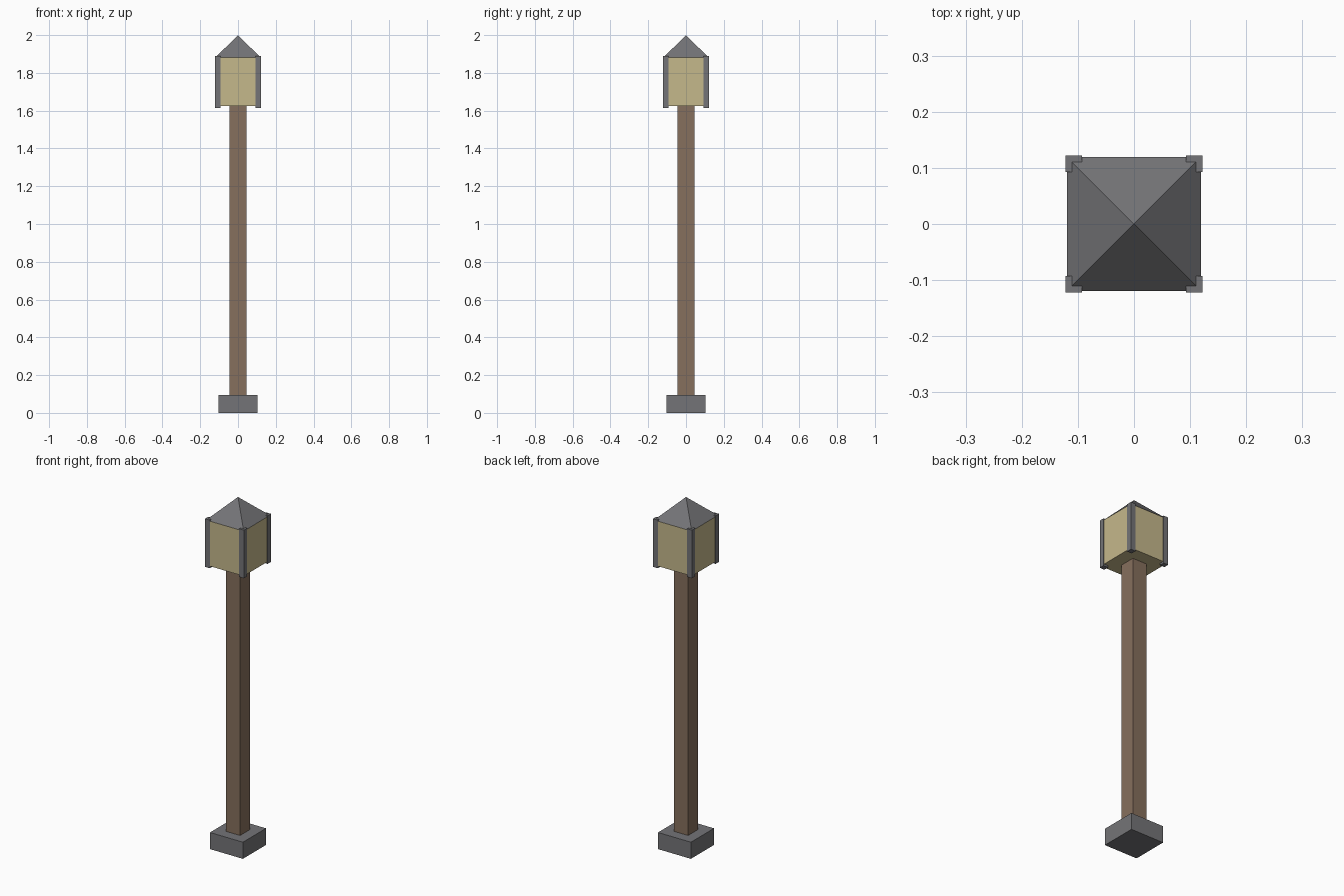
import bpy, bmesh

if "Cube" in bpy.data.objects:
    bpy.data.objects.remove(bpy.data.objects["Cube"])


def material(name, rgb):
    m = bpy.data.materials.new(name)
    m.diffuse_color = (*rgb, 1)
    m.use_nodes = True
    m.node_tree.nodes["Principled BSDF"].inputs["Base Color"].default_value = m.diffuse_color
    return m


STONE = material("grey metal", (0.175, 0.175, 0.185))
WOOD = material("brown wood", (0.24, 0.16, 0.11))
GLASS = material("pale yellow glass", (0.56, 0.48, 0.26))


def finish(bm, name, mat):
    bmesh.ops.recalc_face_normals(bm, faces=bm.faces)
    mesh = bpy.data.meshes.new(name)
    bm.to_mesh(mesh)
    bm.free()
    mesh.materials.append(mat)
    ob = bpy.data.objects.new(name, mesh)
    bpy.context.collection.objects.link(ob)
    return ob


def block(name, half, z0, z1, mat, x=0, y=0):
    """Square upright block of the given half width."""
    bm = bmesh.new()
    bmesh.ops.create_cube(bm, size=1)
    for v in bm.verts:
        v.co = (x + v.co.x * 2 * half, y + v.co.y * 2 * half,
                z0 + (v.co.z + 0.5) * (z1 - z0))
    return finish(bm, name, mat)


# Footing and post
block("footing", 0.104, 0.0, 0.095, STONE)
block("post", 0.045, 0.001, 1.626, WOOD)

# Lantern glass
block("lantern_glass", 0.119, 1.625, 1.882, GLASS)

# Corner bars of the lantern
for sx, side in ((-1, "left"), (1, "right")):
    for sy, end in ((-1, "front"), (1, "back")):
        block(f"corner_bar_{end}_{side}", 0.015, 1.615, 1.89, STONE,
              sx * 0.1075, sy * 0.1075)

# Pyramid roof
bm = bmesh.new()
r = 0.119
base = [bm.verts.new((x * r, y * r, 1.882))
        for x, y in ((-1, -1), (1, -1), (1, 1), (-1, 1))]
apex = bm.verts.new((0, 0, 2.0))
bm.faces.new(base[::-1])
for i in range(4):
    bm.faces.new((base[i], base[(i + 1) % 4], apex))
finish(bm, "roof", STONE)
